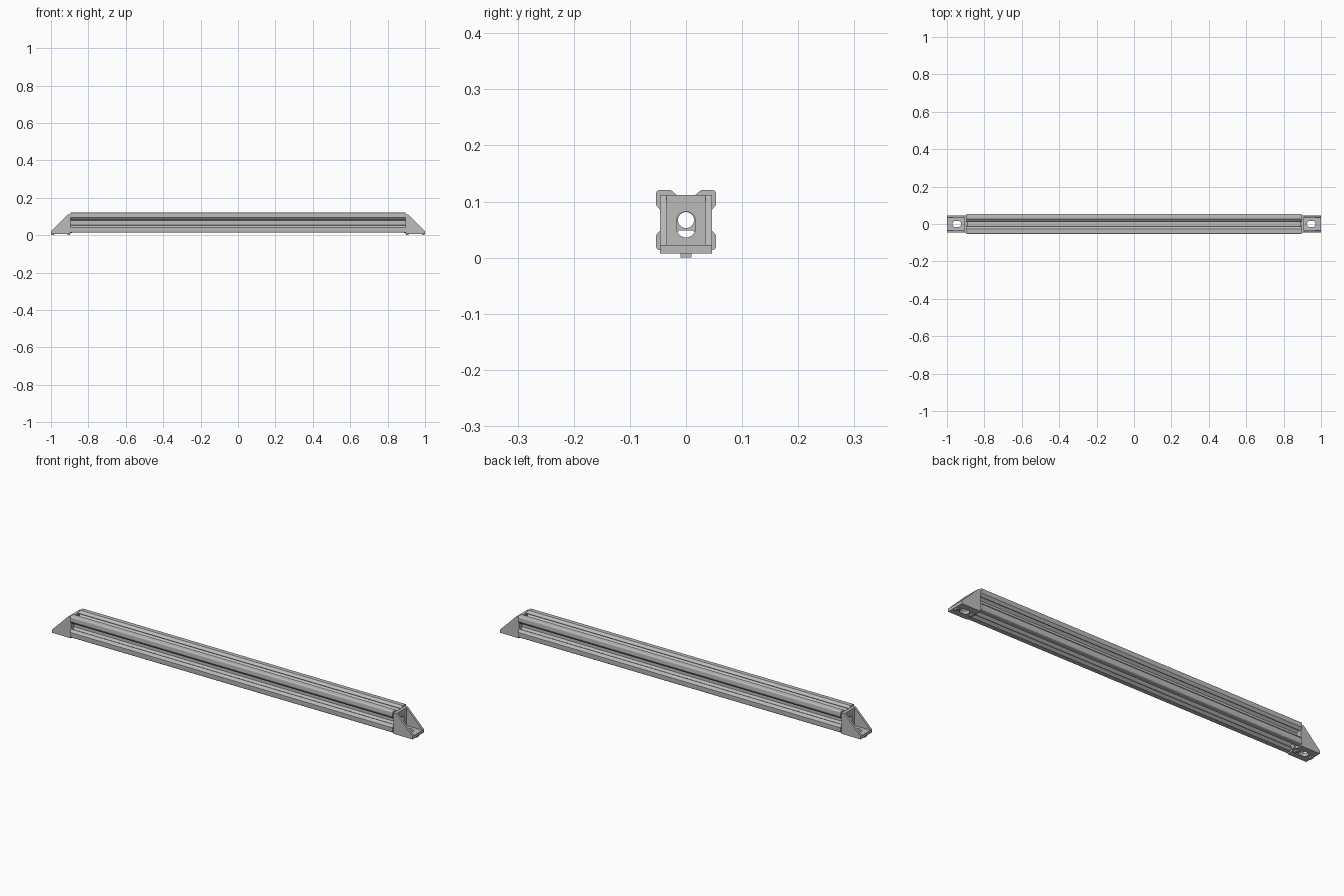
import bpy, bmesh, math
from mathutils import Matrix

cube = bpy.data.objects.get("Cube")
if cube:
    bpy.data.objects.remove(cube, do_unlink=True)

metal = bpy.data.materials.new("aluminium grey")
metal.use_nodes = True
metal.diffuse_color = (0.5, 0.5, 0.5, 1)
metal.node_tree.nodes["Principled BSDF"].inputs["Base Color"].default_value = (0.5, 0.5, 0.5, 1)

# Local axes (u, v, depth) mapped to the world
ALONG_X = Matrix(((0, 0, 1, 0), (1, 0, 0, 0), (0, 1, 0, 0), (0, 0, 0, 1)))    # u=y, v=z
ALONG_Y = Matrix(((1, 0, 0, 0), (0, 0, -1, 0), (0, 1, 0, 0), (0, 0, 0, 1)))   # u=x, v=z
ALONG_Z = Matrix.Identity(4)                                                  # u=x, v=y


def extrude(name, loops, depth, axes, offset):
    """Solid from an outline (first loop) and holes, centred on offset."""
    curve = bpy.data.curves.new(name, 'CURVE')
    curve.dimensions = '2D'
    curve.fill_mode = 'BOTH'
    curve.extrude = depth / 2
    for loop in loops:
        spline = curve.splines.new('POLY')
        spline.points.add(len(loop) - 1)
        for point, (u, v) in zip(spline.points, loop):
            point.co = (u, v, 0, 1)
        spline.use_cyclic_u = True
    temp = bpy.data.objects.new(name + "_curve", curve)
    bpy.context.collection.objects.link(temp)
    bpy.context.view_layer.update()
    mesh = bpy.data.meshes.new_from_object(temp.evaluated_get(bpy.context.evaluated_depsgraph_get()))
    bpy.data.objects.remove(temp, do_unlink=True)
    mesh.transform(Matrix.Translation(offset) @ axes)
    bm = bmesh.new()
    bm.from_mesh(mesh)
    bmesh.ops.remove_doubles(bm, verts=bm.verts, dist=1e-5)
    bmesh.ops.recalc_face_normals(bm, faces=bm.faces)
    bm.to_mesh(mesh)
    bm.free()
    mesh.materials.clear()
    mesh.materials.append(metal)
    obj = bpy.data.objects.new(name, mesh)
    bpy.context.collection.objects.link(obj)
    bpy.ops.object.select_all(action='DESELECT')
    obj.select_set(True)
    bpy.context.view_layer.objects.active = obj
    bpy.ops.object.shade_smooth_by_angle(angle=math.radians(30))
    return obj


def box(u0, u1, v0, v1):
    return [(u0, v0), (u1, v0), (u1, v1), (u0, v1)]


def oval(cu, cv, radius, su=0, sv=0, n=32):
    """Circle, stretched into a slot by su or sv."""
    pts = []
    for i in range(n):
        a = 2 * math.pi * (i + 0.5) / n
        c, s = math.cos(a), math.sin(a)
        pts.append((cu + radius * c + math.copysign(su, c), cv + radius * s + math.copysign(sv, s)))
    return pts


# Slotted rail: one side of the section, repeated on four sides
HALF, ROUND, MID = 0.0535, 0.007, 0.067
half_slot = [(0.027, HALF), (0.0146, 0.043), (0.0146, 0.041),
             (0.0295, 0.041), (0.0295, 0.036), (0.0125, 0.019)]
corner = [(HALF - ROUND + ROUND * math.cos(a), HALF - ROUND + ROUND * math.sin(a))
          for a in [math.radians(15 * i) for i in range(7)]]
side = corner + half_slot + [(-u, v) for u, v in reversed(half_slot)]
section = []
for k in range(4):
    c, s = round(math.cos(k * math.pi / 2)), round(math.sin(k * math.pi / 2))
    section += [(u * c - v * s, u * s + v * c) for u, v in side]
extrude("slotted_rail", [section, oval(0, 0, 0.0143)], 1.79, ALONG_X, (0, 0, MID))

# Corner bracket at each end
X0, X1, Z0, Z1 = 0.895, 1.0, 0.007, 0.112
T, WIDE, GUSSET, KEY = 0.015, 0.046, 0.011, 0.007
INNER = WIDE - GUSSET


def bracket(prefix):
    parts = []
    triangle = [(X0, Z0), (X1, Z0), (X1, Z0 + T), (X0 + T, Z1), (X0, Z1)]
    for label, sign in (("front", -1), ("back", 1)):
        parts.append(extrude(f"{prefix}_{label}_gusset", [triangle], GUSSET, ALONG_Y,
                             (0, sign * (WIDE - GUSSET / 2), 0)))
    # Base and wall plates, each with a bolt slot
    parts.append(extrude(prefix + "_base_plate",
                         [box(X0, X1, -INNER, INNER), oval(X0 + 0.052, 0, 0.017, su=0.006)],
                         T, ALONG_Z, (0, 0, Z0 + T / 2)))
    parts.append(extrude(prefix + "_wall_plate",
                         [box(-INNER, INNER, Z0 + T, Z1), oval(0, Z0 + 0.052, 0.017, sv=0.006)],
                         T, ALONG_X, (X0 + T / 2, 0, 0)))
    # Locating keys under the base and inside the rail slots
    for label, start in (("inner", 0.004), ("outer", 0.088)):
        parts.append(extrude(f"{prefix}_base_{label}_key",
                             [box(X0 + start, X0 + start + 0.013, -0.01, 0.01)],
                             KEY, ALONG_Z, (0, 0, Z0 - KEY / 2)))
        parts.append(extrude(f"{prefix}_wall_{label}_key",
                             [box(-0.01, 0.01, Z0 + start, Z0 + start + 0.013)],
                             KEY, ALONG_X, (X0 - KEY / 2, 0, 0)))
    return parts


bracket("left_bracket")
for part in bracket("right_bracket"):
    part.data.transform(Matrix.Rotation(math.pi, 4, 'Z'))
